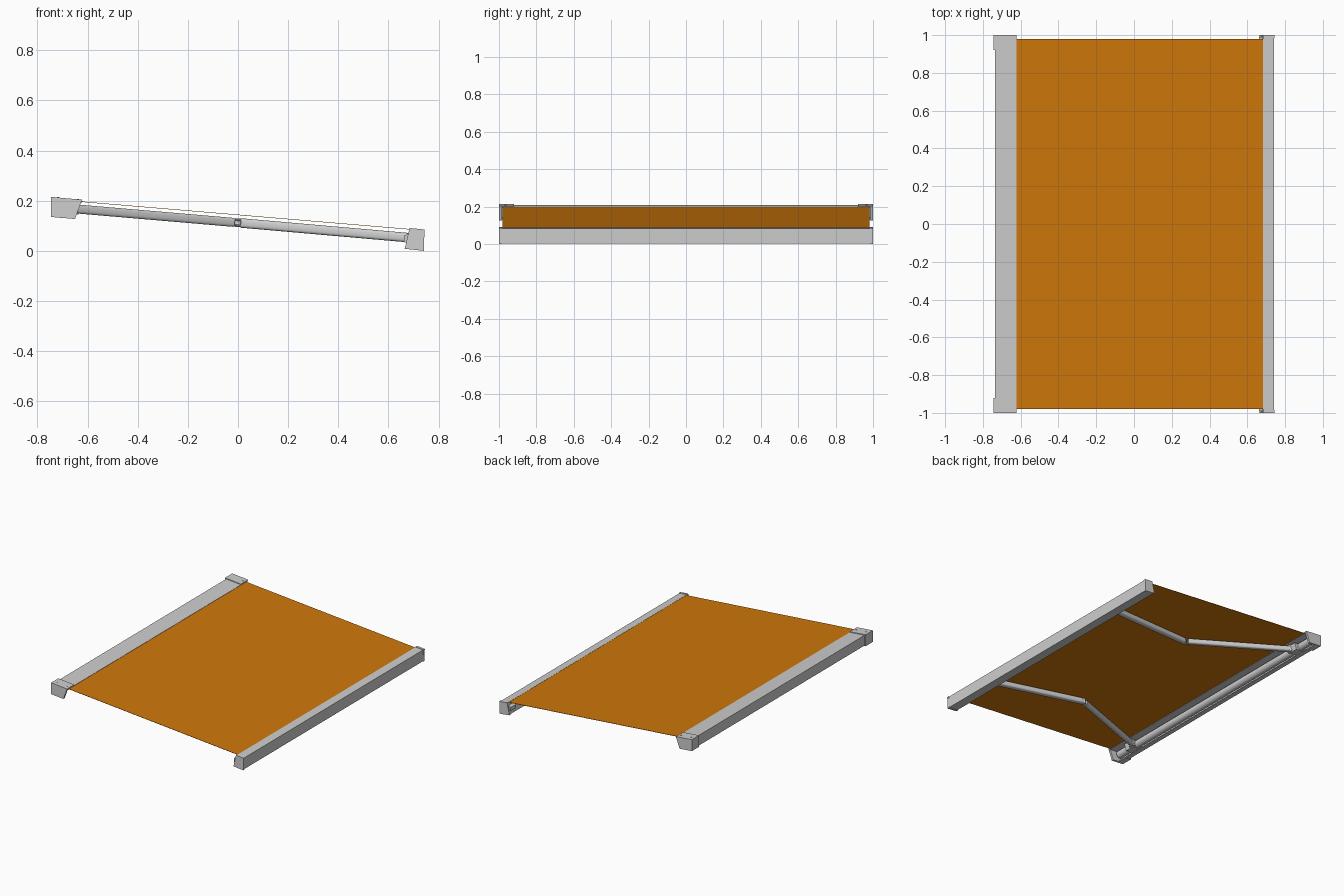
import bpy, bmesh, math
from mathutils import Vector, Matrix

if "Cube" in bpy.data.objects:
    bpy.data.objects.remove(bpy.data.objects["Cube"])


def mat(name, c):
    m = bpy.data.materials.new(name)
    m.diffuse_color = (*c, 1)
    m.use_nodes = True
    m.node_tree.nodes["Principled BSDF"].inputs["Base Color"].default_value = m.diffuse_color
    return m


GREY = mat("light_grey_metal", (0.62, 0.62, 0.62))
ORANGE = mat("orange_fabric", (0.62, 0.185, 0.003))
SLOPE = -0.0858          # tilt of the whole awning
TILT = math.atan(-SLOPE)


def finish(name, bm, m, smooth=False):
    bmesh.ops.recalc_face_normals(bm, faces=bm.faces)
    me = bpy.data.meshes.new(name)
    bm.to_mesh(me)
    bm.free()
    me.materials.append(m)
    ob = bpy.data.objects.new(name, me)
    bpy.context.collection.objects.link(ob)
    if smooth:
        bpy.context.view_layer.objects.active = ob
        ob.select_set(True)
        bpy.ops.object.shade_smooth_by_angle(angle=math.radians(35))
        ob.select_set(False)
    return ob


def extrude(name, pts, y0, y1, m=GREY):
    """Extrude an x-z profile along y."""
    bm = bmesh.new()
    f = bm.faces.new([bm.verts.new((x, y0, z)) for x, z in pts])
    r = bmesh.ops.extrude_face_region(bm, geom=[f])
    bmesh.ops.translate(bm, vec=(0, y1 - y0, 0),
                        verts=[v for v in r["geom"] if isinstance(v, bmesh.types.BMVert)])
    return finish(name, bm, m)


def cylinder(name, centre, axis, r, length, seg=20):
    bm = bmesh.new()
    q = Vector(axis).to_track_quat('Z', 'Y').to_matrix().to_4x4()
    bmesh.ops.create_cone(bm, cap_ends=True, segments=seg, radius1=r, radius2=r,
                          depth=length, matrix=Matrix.Translation(centre) @ q)
    return finish(name, bm, GREY, True)


def arm(name, a, b, w, h):
    """Rounded bar between two points."""
    a, b = Vector(a), Vector(b)
    d = (b - a).normalized()
    n = Vector((-SLOPE, 0, 1))
    side = n.cross(d).normalized()
    up = d.cross(side)
    bm = bmesh.new()
    ring = []
    for i in range(16):
        t = 2 * math.pi * (i + .5) / 16
        c, s = math.cos(t), math.sin(t)
        p = side * math.copysign(abs(c) ** .55, c) * w / 2 + up * math.copysign(abs(s) ** .55, s) * h / 2
        ring.append(bm.verts.new(a + p))
    f = bm.faces.new(ring)
    r = bmesh.ops.extrude_face_region(bm, geom=[f])
    bmesh.ops.translate(bm, vec=b - a, verts=[v for v in r["geom"] if isinstance(v, bmesh.types.BMVert)])
    return finish(name, bm, GREY, True)


UP = (math.sin(TILT), 0, math.cos(TILT))

# Wall cassette: thin shell open underneath and at the front
extrude("cassette_shell", [(-0.736, 0.209), (-0.621, 0.199), (-0.622, 0.193), (-0.730, 0.202),
                           (-0.730, 0.142), (-0.700, 0.139), (-0.700, 0.134), (-0.736, 0.137)], -0.99, 0.99)
cylinder("fabric_roller", (-0.692, 0, 0.172), (0, 1, 0), 0.026, 1.94)

# Front bar
extrude("front_bar", [(0.684, 0.088), (0.741, 0.083), (0.739, 0.003), (0.668, 0.010)], -0.99, 0.99)

# Fabric sheet
extrude("fabric", [(-0.69, 0.2025), (0.69, 0.0865), (0.69, 0.0845), (-0.69, 0.2005)], -0.98, 0.98, ORANGE)

for s, tag in ((-1, "left"), (1, "right")):
    # Cassette end cap: end plate, wrapped top and back
    cap = [(-0.745, 0.215), (-0.622, 0.204), (-0.650, 0.127), (-0.745, 0.135)]
    extrude("cassette_end_plate_" + tag, cap, s * 0.985, s * 1.0)
    extrude("cassette_cap_wrap_" + tag,
            [(-0.745, 0.215), (-0.622, 0.204), (-0.624, 0.199), (-0.736, 0.209),
             (-0.736, 0.137), (-0.700, 0.134), (-0.700, 0.131), (-0.745, 0.135)], s * 0.92, s * 0.99)
    for x in (-0.717, -0.64):
        cylinder("cap_screw_" + tag, (x, s * 0.965, 0.2125 - 0.0894 * (x + 0.717)), UP, 0.005, 0.003, 10)

    # Front bar end cap with small inner tab
    extrude("bar_end_plate_" + tag, [(0.684, 0.091), (0.744, 0.085), (0.741, 0.0), (0.665, 0.008)],
            s * 0.985, s * 1.0)
    extrude("bar_cap_tab_" + tag, [(0.662, 0.060), (0.680, 0.070), (0.680, 0.030), (0.662, 0.035)],
            s * 0.93, s * 0.99)

    # Folding arm
    shoulder, elbow, wrist = (-0.655, s * 0.80, 0.168), (0, s * 0.51, 0.112), (0.675, s * 0.61, 0.053)
    arm("inner_arm_" + tag, shoulder, (-0.02, s * 0.519, 0.1137), 0.034, 0.036)
    arm("outer_arm_" + tag, (0.014, s * 0.512, 0.1108), wrist, 0.040, 0.038)
    cylinder("elbow_pin_" + tag, elbow, UP, 0.014, 0.034)
    for dz in (-0.011, 0.011):
        arm("elbow_fork_" + tag, (-0.03, s * 0.522, 0.1146 + dz), (0.02, s * 0.513, 0.1103 + dz), 0.026, 0.007)
    cylinder("wrist_pin_" + tag, (0.668, s * 0.609, 0.0536), UP, 0.015, 0.036)

    # Shoulder bracket on the cassette
    extrude("shoulder_bracket_" + tag, [(-0.73, 0.192), (-0.64, 0.184), (-0.655, 0.140), (-0.73, 0.146)],
            s * 0.79, s * 0.86)
    cylinder("shoulder_pin_" + tag, (-0.655, s * 0.80, 0.168), UP, 0.020, 0.044)
